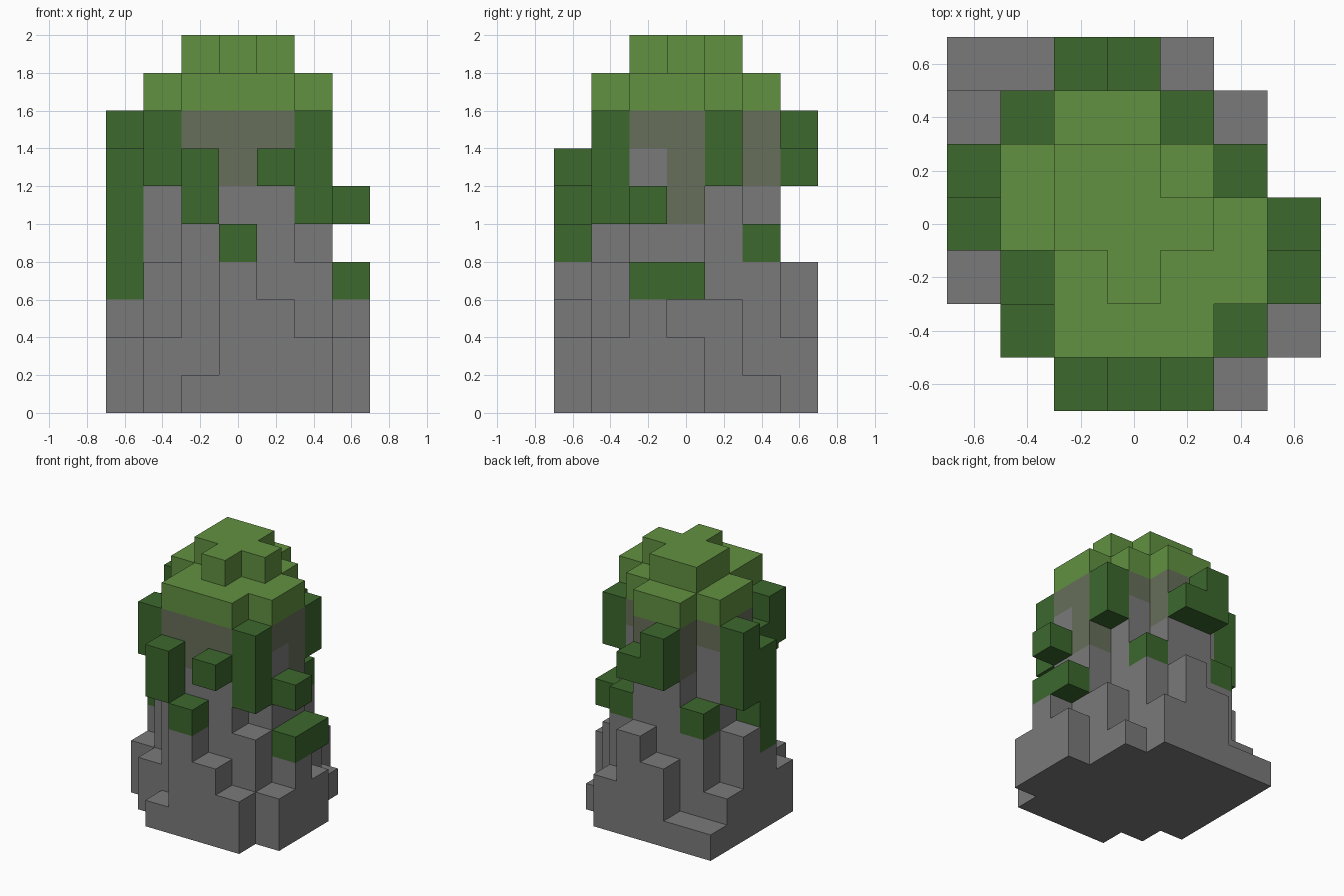
import bpy
import bmesh
from mathutils import Vector

if "Cube" in bpy.data.objects:
    bpy.data.objects.remove(bpy.data.objects["Cube"], do_unlink=True)

CELL = 0.2
CORE_TOP = 8          # the core column ends here, the moss cap sits above

# Heights of the stone columns, rows from front to back; "#" is the tall core
STONE_ROWS = [
    "..1432.",
    ".2###42",
    "24####3",
    "3#####2",
    "4####3.",
    "24##41.",
    "11342..",
]
# How many cells of each core column are stained by moss, where more than one
STAIN = {(3, 1): 2, (5, 3): 3, (2, 5): 2, (3, 5): 2}

# Hanging moss clumps: column, row, bottom, top
CLUMPS = [
    (2, 0, 5, 7), (3, 0, 4, 5), (4, 0, 6, 7), (1, 1, 6, 8),
    (5, 1, 5, 8), (1, 2, 6, 7), (6, 2, 3, 4), (6, 2, 5, 6),
    (6, 3, 3, 4), (0, 3, 3, 7), (0, 4, 5, 8), (5, 4, 6, 8),
    (1, 5, 4, 5), (4, 5, 4, 5), (2, 6, 6, 8), (3, 6, 6, 7),
]
CROWN = [(3, 2), (2, 3), (3, 3), (4, 3), (2, 4), (3, 4)]


def make_material(name, color):
    mat = bpy.data.materials.new(name)
    mat.use_nodes = True
    mat.diffuse_color = (*color, 1)
    bsdf = next(n for n in mat.node_tree.nodes if n.type == "BSDF_PRINCIPLED")
    bsdf.inputs["Base Color"].default_value = (*color, 1)
    return mat


def column(x, y, bottom, top):
    return {(x, y, z) for z in range(bottom, top)}


def make_part(name, cells, solid, mat):
    """Skin a set of cells, leaving out faces buried against other cells."""
    bm = bmesh.new()
    for cell in sorted(cells):
        centre = Vector(cell) + Vector((-3, -3, 0.5))
        for axis in range(3):
            for sign in (-1, 1):
                normal = Vector((0, 0, 0))
                normal[axis] = sign
                if tuple(int(c + n) for c, n in zip(cell, normal)) in solid:
                    continue
                u = Vector((0, 0, 0))
                u[(axis + 1) % 3] = 0.5
                v = normal.cross(u)
                mid = centre + normal / 2
                corners = (mid - u - v, mid + u - v, mid + u + v, mid - u + v)
                bm.faces.new([bm.verts.new(p * CELL) for p in corners])
    bmesh.ops.remove_doubles(bm, verts=bm.verts, dist=CELL / 100)
    mesh = bpy.data.meshes.new(name)
    bm.to_mesh(mesh)
    bm.free()
    mesh.materials.append(mat)
    obj = bpy.data.objects.new(name, mesh)
    bpy.context.collection.objects.link(obj)


# Sort the cells into parts
rock, core, stained, cap = set(), set(), set(), set()
for y, row in enumerate(STONE_ROWS):
    for x, mark in enumerate(row):
        if mark == "#":
            edge = CORE_TOP - STAIN.get((x, y), 1)
            core |= column(x, y, 0, edge)
            stained |= column(x, y, edge, CORE_TOP)
            cap |= column(x, y, CORE_TOP, CORE_TOP + 1)
        elif mark != ".":
            rock |= column(x, y, 0, int(mark))
for x, y in CROWN:
    cap |= column(x, y, CORE_TOP + 1, CORE_TOP + 2)
moss = set().union(*(column(*clump) for clump in CLUMPS))
solid = rock | core | stained | cap | moss

# Build the parts
stone_grey = make_material("stone grey", (0.195, 0.195, 0.195))
mossy_stone = make_material("mossy stone", (0.133, 0.156, 0.102))
dark_moss = make_material("dark moss", (0.045, 0.138, 0.027))
light_moss = make_material("light moss", (0.122, 0.283, 0.054))

make_part("base_rocks", rock, solid, stone_grey)
make_part("stone_core", core, solid, stone_grey)
make_part("stained_stone", stained, solid, mossy_stone)
make_part("hanging_moss", moss, solid, dark_moss)
make_part("moss_cap", cap, solid, light_moss)
